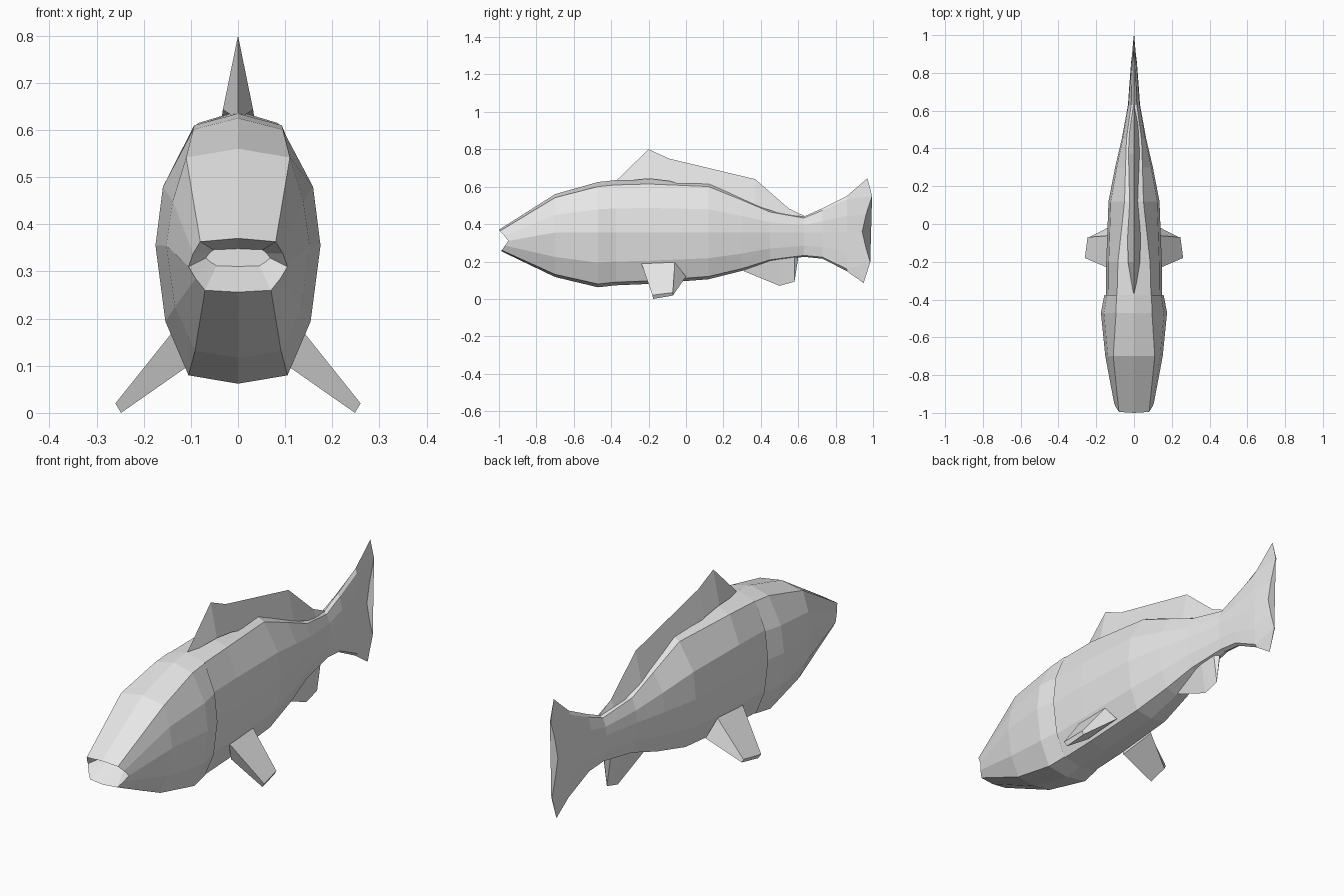
import bpy, bmesh

if "Cube" in bpy.data.objects:
    bpy.data.objects.remove(bpy.data.objects["Cube"])

grey = bpy.data.materials.new("light grey")
grey.diffuse_color = (0.8, 0.8, 0.8, 1)
grey.use_nodes = True
grey.node_tree.nodes["Principled BSDF"].inputs["Base Color"].default_value = grey.diffuse_color


def finish(name, bm):
    bmesh.ops.recalc_face_normals(bm, faces=bm.faces)
    me = bpy.data.meshes.new(name)
    bm.to_mesh(me)
    bm.free()
    me.materials.append(grey)
    bpy.context.collection.objects.link(bpy.data.objects.new(name, me))


def loft(name, rings):
    """Skin closed rings of equal length and cap both ends."""
    bm = bmesh.new()
    loops = [[bm.verts.new(p) for p in ring] for ring in rings]
    for a, b in zip(loops, loops[1:]):
        for i in range(len(a)):
            j = (i + 1) % len(a)
            bm.faces.new((a[i], a[j], b[j], b[i]))
    bm.faces.new(loops[0])
    bm.faces.new(loops[-1])
    finish(name, bm)


def mirror_ring(half):
    return half + [(-x, y, z) for x, y, z in half[-2:0:-1]]


def section(y, top, bottom, width, shoulder, mid=0.355):
    """Twelve-sided fish section: flat back, bulging flanks, narrow belly."""
    up, down = top - mid, mid - bottom
    return mirror_ring([
        (0, y, top), (shoulder, y, top - 0.09 * up), (0.91 * width, y, mid + 0.46 * up),
        (width, y, mid), (0.88 * width, y, mid - 0.55 * down),
        (0.6 * width, y, bottom + 0.06 * down), (0, y, bottom)])


# Lips, and the mouth hollow as a shrunken copy set further back
lips = [(0, -1, .37), (.08, -.995, .363), (.095, -.972, .338), (.105, -.95, .31),
        (.09, -.968, .285), (.07, -.985, .26), (0, -.99, .256)]
hollow = [(0.65 * x, -0.9, 0.33 + 0.33 * (z - 0.315)) for x, y, z in lips]

# Ragged trailing edge of the tail, from upper to lower tip
tail_y = (.97, .995, .962, .942, .96, .985, .95)
tail_z = (.645, .55, .45, .36, .28, .195, .085)
tail_edge = [(0 if i in (0, 6) else .002, y, z)
             for i, (y, z) in enumerate(zip(tail_y, tail_z))]

# Trunk: y, top, bottom, half width, shoulder half width
trunk = [
    (-.70, .56, .117, .152, .11),
    (-.47, .625, .062, .175, .095),
    (-.375, .635, .073, .157, .093),   # gill cover edge
    (-.39, .634, .072, .149, .09),     # step behind the gill
    (-.20, .64, .08, .147, .085),
    (.12, .625, .105, .135, .05),
    (.30, .545, .15, .10, .045),
    (.45, .475, .20, .065, .04),
    (.63, .44, .225, .032, .015),
    (.73, .485, .215, .025, .012),
    (.86, .55, .148, .015, .008),
]
loft("body", [mirror_ring(hollow), mirror_ring(lips)]
     + [section(*t) for t in trunk] + [mirror_ring(tail_edge)])


def wedge_fin(name, stations):
    """Stations (y, edge z, base z, base half width), sharp along the edge."""
    loft(name, [[(0, y, e), (w, y, b), (-w, y, b)] for y, e, b, w in stations])


wedge_fin("dorsal_fin", [
    (-.37, .635, .625, .004), (-.20, .80, .643, .032), (-.09, .75, .63, .034),
    (.37, .64, .50, .03), (.55, .483, .44, .02), (.64, .44, .42, .006)])
wedge_fin("anal_fin", [
    (.31, .148, .17, .01), (.50, .07, .23, .026),
    (.58, .092, .24, .02), (.60, .22, .26, .008)])

# Paired side fins, tapering outward and down
root = [(.12, -.24, .195), (.12, -.06, .195), (.10, 0, .12), (.105, -.2, .10)]
tip = [(.26, -.18, .02), (.246, -.07, .034), (.238, -.07, .018), (.248, -.175, 0)]
for name, s in (("right_side_fin", 1), ("left_side_fin", -1)):
    loft(name, [[(s * x, y, z) for x, y, z in ring] for ring in (root, tip)])
